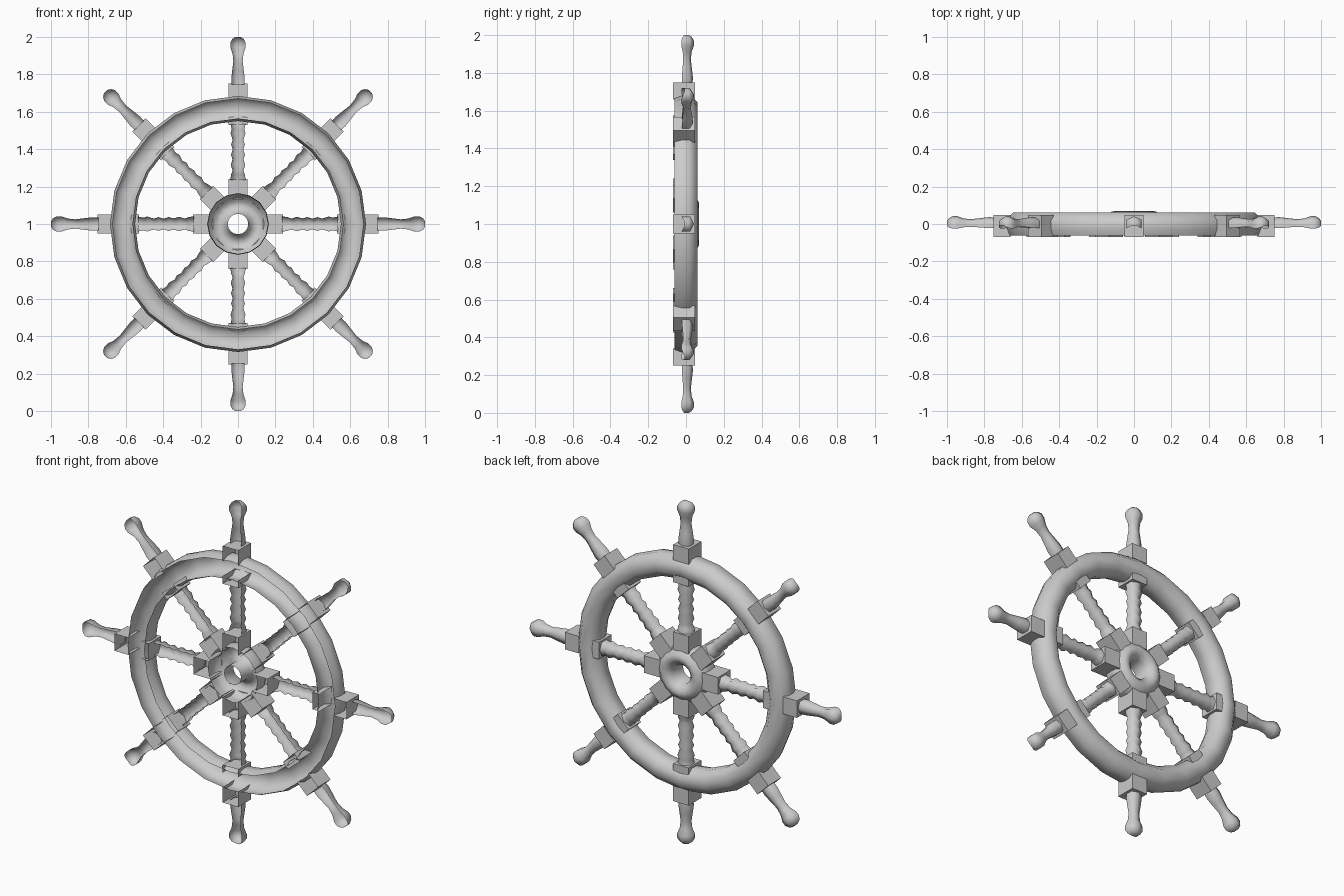
import bpy
import bmesh
from math import sin, cos, pi, radians
from mathutils import Matrix

cube = bpy.data.objects.get("Cube")
if cube:
    bpy.data.objects.remove(cube)

grey = bpy.data.materials.new("plain grey")
grey.use_nodes = True
colour = (0.6, 0.6, 0.6, 1)
grey.diffuse_color = colour
grey.node_tree.nodes["Principled BSDF"].inputs["Base Color"].default_value = colour

CENTRE = 1.0


def make_mesh(name, verts, faces):
    mesh = bpy.data.meshes.new(name)
    bm = bmesh.new()
    points = [bm.verts.new(v) for v in verts]
    for f in faces:
        bm.faces.new([points[i] for i in f])
    bm.to_mesh(mesh)
    bm.free()
    mesh.materials.append(grey)
    return mesh


def place(name, mesh, angle=0.0):
    obj = bpy.data.objects.new(name, mesh)
    bpy.context.collection.objects.link(obj)
    obj.matrix_world = Matrix.Translation((0, 0, CENTRE)) @ Matrix.Rotation(angle, 4, 'Y')
    return obj


def smooth(obj, degrees):
    bpy.ops.object.select_all(action='DESELECT')
    obj.select_set(True)
    bpy.context.view_layer.objects.active = obj
    bpy.ops.object.shade_smooth_by_angle(angle=radians(degrees))


def revolve(name, profile, sides):
    """Turn an open (radius, y) profile about the wheel axle."""
    n = len(profile)
    verts = [(r * cos(2 * pi * k / sides), y, r * sin(2 * pi * k / sides))
             for k in range(sides) for r, y in profile]
    faces = []
    for k in range(sides):
        a, b = k * n, (k + 1) % sides * n
        faces += [(a + j, a + j + 1, b + j + 1, b + j) for j in range(n - 1)]
    return make_mesh(name, verts, faces)


def loft(name, rows, cap_bottom=False, cap_top=False):
    """Skin a stack of open-fronted sections, each (z, [(x, y), ...])."""
    n = len(rows[0][1])
    verts = [(x, y, z) for z, section in rows for x, y in section]
    faces = [(i * n + j, (i + 1) * n + j, (i + 1) * n + j + 1, i * n + j + 1)
             for i in range(len(rows) - 1) for j in range(n - 1)]
    if cap_bottom:
        faces.append(tuple(range(n)))
    if cap_top:
        faces.append(tuple(reversed(range(len(verts) - n, len(verts)))))
    return make_mesh(name, verts, faces)


def turned(name, profile, cap_top=False):
    """Hexagonal turned part with its front two sides left open."""
    rows = [(z, [(-w, -0.6 * w), (-w, 0.55 * w), (0, 1.02 * w),
                 (w, 0.55 * w), (w, -0.6 * w)]) for z, w in profile]
    return loft(name, rows, cap_top=cap_top)


def block(name, low, high, **caps):
    w, front, back = 0.05, -0.07, 0.047
    section = [(-w, front), (-w, back), (w, back), (w, front)]
    return loft(name, [(low, section), (high, section)], **caps)


# Rim: rounded channel, open at the front
middle = 0.6175
half = [(0.053, -0.062), (0.067, -0.025), (0.067, 0.02), (0.028, 0.061)]
rim_profile = [(middle + d, y) for d, y in half]
rim_profile += [(middle - d, y) for d, y in reversed(half)]
smooth(place("rim", revolve("rim", rim_profile, 24)), 50)

# Hub: dished ring with an axle tube
hub_profile = [(0.16, -0.05), (0.165, 0), (0.16, 0.03), (0.12, 0.066), (0.1, 0.07),
               (0.08, 0.06), (0.055, 0.035), (0.055, -0.05)]
smooth(place("hub", revolve("hub", hub_profile, 16)), 60)

# Spoke parts, shared by all eight spokes
baluster = [(0.235, 0.041), (0.265, 0.037), (0.285, 0.029), (0.315, 0.038),
            (0.345, 0.03), (0.37, 0.037), (0.4, 0.028), (0.425, 0.037),
            (0.45, 0.029), (0.485, 0.04), (0.505, 0.034), (0.535, 0.04)]
grip = [(0.745, 0.034), (0.775, 0.036), (0.82, 0.031), (0.87, 0.025), (0.91, 0.029),
        (0.945, 0.041), (0.97, 0.041), (0.99, 0.03), (1.0, 0.015)]
parts = {
    "spoke": (turned("spoke", baluster), 65),
    "handle": (turned("handle", grip, cap_top=True), 65),
    "hub_block": (block("hub_block", 0.135, 0.24, cap_top=True), 30),
    "inner_rim_block": (block("inner_rim_block", 0.53, 0.575, cap_bottom=True), 30),
    "outer_rim_block": (block("outer_rim_block", 0.66, 0.75, cap_top=True), 30),
}
for name, (mesh, degrees) in parts.items():
    for k in range(8):
        obj = place(f"{name}_{k + 1}", mesh, k * pi / 4)
        if k == 0:
            smooth(obj, degrees)
